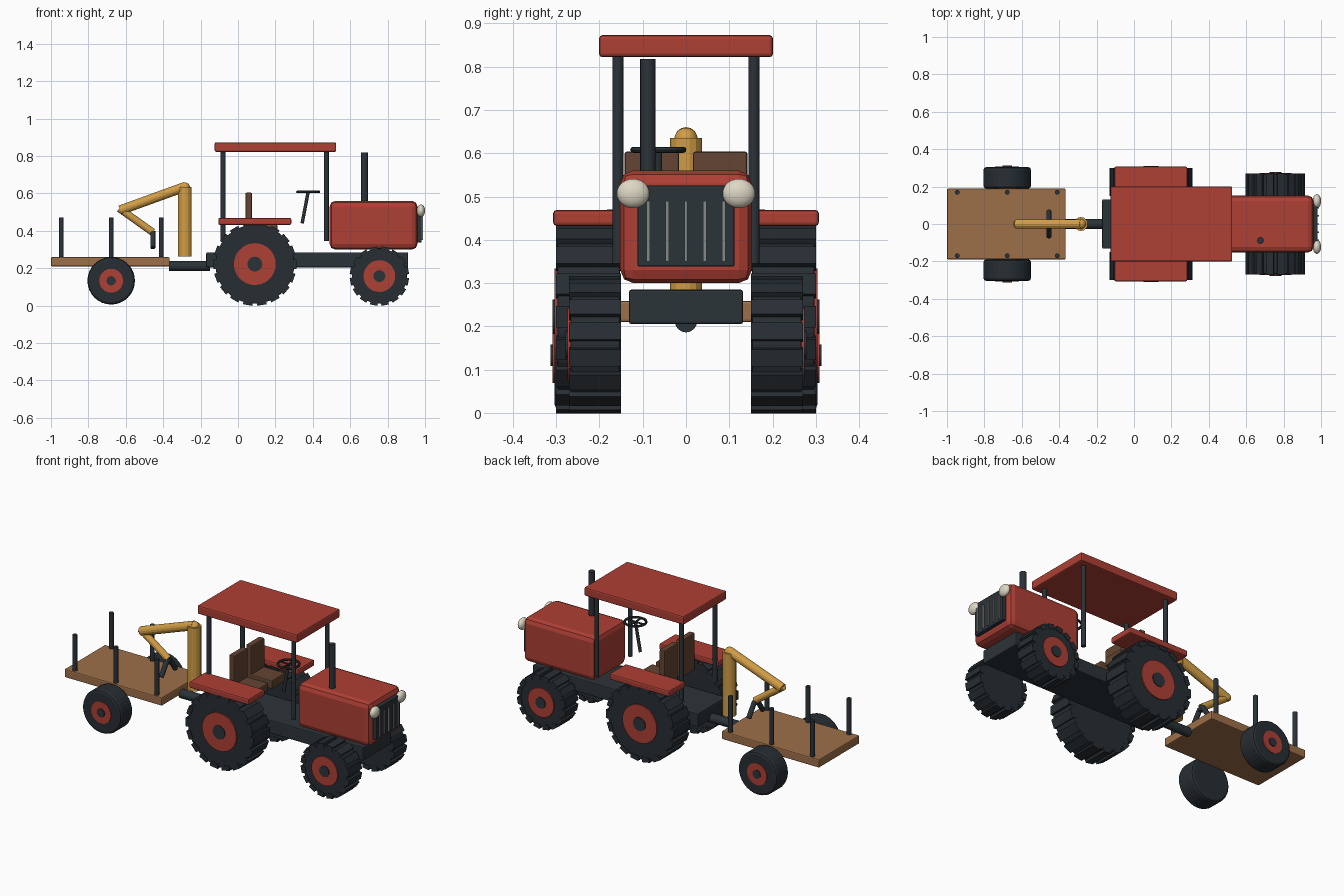
import bpy
import bmesh
import math
from mathutils import Vector, Matrix

cube = bpy.data.objects.get("Cube")
if cube:
    bpy.data.objects.remove(cube, do_unlink=True)


def material(name, r, g, b):
    m = bpy.data.materials.new(name)
    m.use_nodes = True
    m.diffuse_color = (r, g, b, 1)
    m.node_tree.nodes["Principled BSDF"].inputs["Base Color"].default_value = (r, g, b, 1)
    return m


RED = material("barn red", 0.42, 0.05, 0.035)
DARK = material("dark slate", 0.024, 0.033, 0.04)
TYRE = material("tyre rubber", 0.02, 0.027, 0.033)
WOOD = material("plank wood", 0.34, 0.16, 0.065)
SEAT = material("seat brown", 0.125, 0.06, 0.033)
GOLD = material("crane yellow", 0.64, 0.34, 0.06)
CREAM = material("lamp cream", 0.73, 0.68, 0.56)
STEEL = material("grille steel", 0.24, 0.26, 0.24)


def make(name, bm, mat, bevel=0, segments=2):
    mesh = bpy.data.meshes.new(name)
    bm.to_mesh(mesh)
    bm.free()
    mesh.materials.append(mat)
    ob = bpy.data.objects.new(name, mesh)
    bpy.context.collection.objects.link(ob)
    if bevel:
        mod = ob.modifiers.new("soft edges", 'BEVEL')
        mod.width, mod.segments = bevel, segments
        mod.limit_method = 'ANGLE'
    return ob


def box(name, mat, xs, ys, zs, bevel=0.006, segments=2):
    """Box given by its extent on each axis."""
    bm = bmesh.new()
    mid = Vector([(a + b) / 2 for a, b in (xs, ys, zs)])
    size = [abs(b - a) for a, b in (xs, ys, zs)]
    bmesh.ops.create_cube(bm, size=1, matrix=Matrix.Translation(mid) @ Matrix.Diagonal((*size, 1)))
    return make(name, bm, mat, bevel, segments)


def rod(name, mat, start, end, radius, sides=16, bevel=0):
    """Cylinder running between two points."""
    a, b = Vector(start), Vector(end)
    turn = (b - a).to_track_quat('Z', 'Y').to_matrix().to_4x4()
    bm = bmesh.new()
    bmesh.ops.create_cone(bm, cap_ends=True, segments=sides, radius1=radius, radius2=radius,
                          depth=(b - a).length, matrix=Matrix.Translation((a + b) / 2) @ turn)
    return make(name, bm, mat, bevel)


def ball(name, mat, centre, radii):
    bm = bmesh.new()
    bmesh.ops.create_uvsphere(bm, u_segments=24, v_segments=14, radius=1,
                              matrix=Matrix.Translation(centre) @ Matrix.Diagonal((*radii, 1)))
    for f in bm.faces:
        f.smooth = True
    return make(name, bm, mat)


def lugs(name, x, z, radius, y0, y1, count):
    """Ring of straight tread blocks."""
    bm = bmesh.new()
    width = math.pi * radius / count * 1.3
    for i in range(count):
        spin = Matrix.Rotation(math.tau * (i + 0.5) / count, 4, 'Y')
        place = Matrix.Translation((x, (y0 + y1) / 2, z)) @ spin
        place = place @ Matrix.Translation((0, 0, radius - 0.014))
        bmesh.ops.create_cube(bm, size=1, matrix=place @ Matrix.Diagonal((width, abs(y1 - y0), 0.028, 1)))
    make(name, bm, TYRE)


def wheel(name, side, x, z, radius, inner, outer, rim, hub, treads):
    y0, y1 = side * inner, side * outer
    if treads:
        rod(name + "_tyre", TYRE, (x, y0 + side * 0.002, z), (x, y1 - side * 0.003, z), radius - 0.011, 36, 0.004)
        lugs(name + "_tread", x, z, radius, y0, y1, treads)
    else:
        rod(name + "_tyre", TYRE, (x, y0, z), (x, y1, z), radius, 32, 0.014)
    rod(name + "_rim", RED, (x, y1 - side * 0.03, z), (x, y1 + side * 0.004, z), rim, 28)
    rod(name + "_hub", DARK, (x, y1 - side * 0.03, z), (x, y1 + side * 0.009, z), hub, 16)


# Chassis, hood and grille
box("chassis", DARK, (-0.17, 0.91), (-0.132, 0.132), (0.205, 0.285))
box("hood", RED, (0.49, 0.96), (-0.152, 0.152), (0.3, 0.56), 0.03)
box("grille", DARK, (0.94, 0.982), (-0.112, 0.112), (0.338, 0.525), 0.004)
for i in range(-2, 3):
    y = i * 0.0435
    box("grille_bar", STEEL, (0.978, 0.99), (y - 0.004, y + 0.004), (0.35, 0.49), 0)
rod("exhaust", DARK, (0.676, -0.088, 0.5), (0.676, -0.088, 0.818), 0.018)

# Cab roof
box("roof", RED, (-0.125, 0.525), (-0.201, 0.201), (0.822, 0.873), 0.008)

# Paired parts
for side, label in ((1, "left"), (-1, "right")):
    ball(label + "_headlight", CREAM, (0.978, side * 0.122, 0.507), (0.022, 0.038, 0.034))
    for x, place in ((-0.08, "rear"), (0.473, "front")):
        rod(f"{label}_{place}_post", DARK, (x, side * 0.157, 0.345), (x, side * 0.157, 0.83), 0.013)
    box(label + "_fender", RED, (-0.105, 0.285), (side * 0.155, side * 0.307), (0.432, 0.469), 0.008)
    box(label + "_seat_cushion", SEAT, (0.04, 0.21), (side * 0.016, side * 0.142), (0.385, 0.435))
    box(label + "_seat_back", SEAT, (0.04, 0.075), (side * 0.016, side * 0.142), (0.4, 0.604))
    wheel(label + "_rear_wheel", side, 0.09, 0.222, 0.222, 0.15, 0.3, 0.112, 0.04, 18)
    wheel(label + "_front_wheel", side, 0.756, 0.158, 0.158, 0.15, 0.27, 0.085, 0.032, 16)
    wheel(label + "_trailer_wheel", side, -0.678, 0.133, 0.127, 0.19, 0.304, 0.064, 0.025, 0)
    for x in (-0.945, -0.678, -0.41):
        rod(label + "_stake", DARK, (x, side * 0.17, 0.24), (x, side * 0.17, 0.47), 0.013, 12)
    rod(label + "_grab_claw", DARK, (-0.455, side * 0.01, 0.39), (-0.455, side * 0.066, 0.31), 0.014, 12)

# Steering wheel and column
bpy.ops.mesh.primitive_torus_add(major_radius=0.058, minor_radius=0.007, major_segments=28,
                                 minor_segments=8, location=(0.375, -0.064, 0.608))
ring = bpy.context.object
ring.name = "steering_wheel"
ring.data.materials.append(DARK)
rod("steering_spoke_long", DARK, (0.318, -0.064, 0.608), (0.432, -0.064, 0.608), 0.005, 8)
rod("steering_spoke_cross", DARK, (0.375, -0.12, 0.608), (0.375, -0.008, 0.608), 0.005, 8)
rod("steering_column", DARK, (0.343, -0.064, 0.44), (0.375, -0.064, 0.608), 0.009, 12)

# Trailer
rod("drawbar", DARK, (-0.37, 0, 0.212), (-0.15, 0, 0.212), 0.026)
box("trailer_bed", WOOD, (-1.0, -0.365), (-0.189, 0.189), (0.21, 0.259))

# Loading crane
rod("crane_mast", GOLD, (-0.284, 0, 0.262), (-0.284, 0, 0.635), 0.037, 14)
ball("crane_shoulder", GOLD, (-0.284, 0, 0.632), (0.027, 0.027, 0.027))
rod("crane_boom", GOLD, (-0.282, 0, 0.636), (-0.63, 0, 0.51), 0.026, 14)
rod("crane_arm", GOLD, (-0.635, 0, 0.52), (-0.455, 0, 0.392), 0.02, 14)
rod("grab_stem", DARK, (-0.455, 0, 0.37), (-0.455, 0, 0.4), 0.014, 12)
